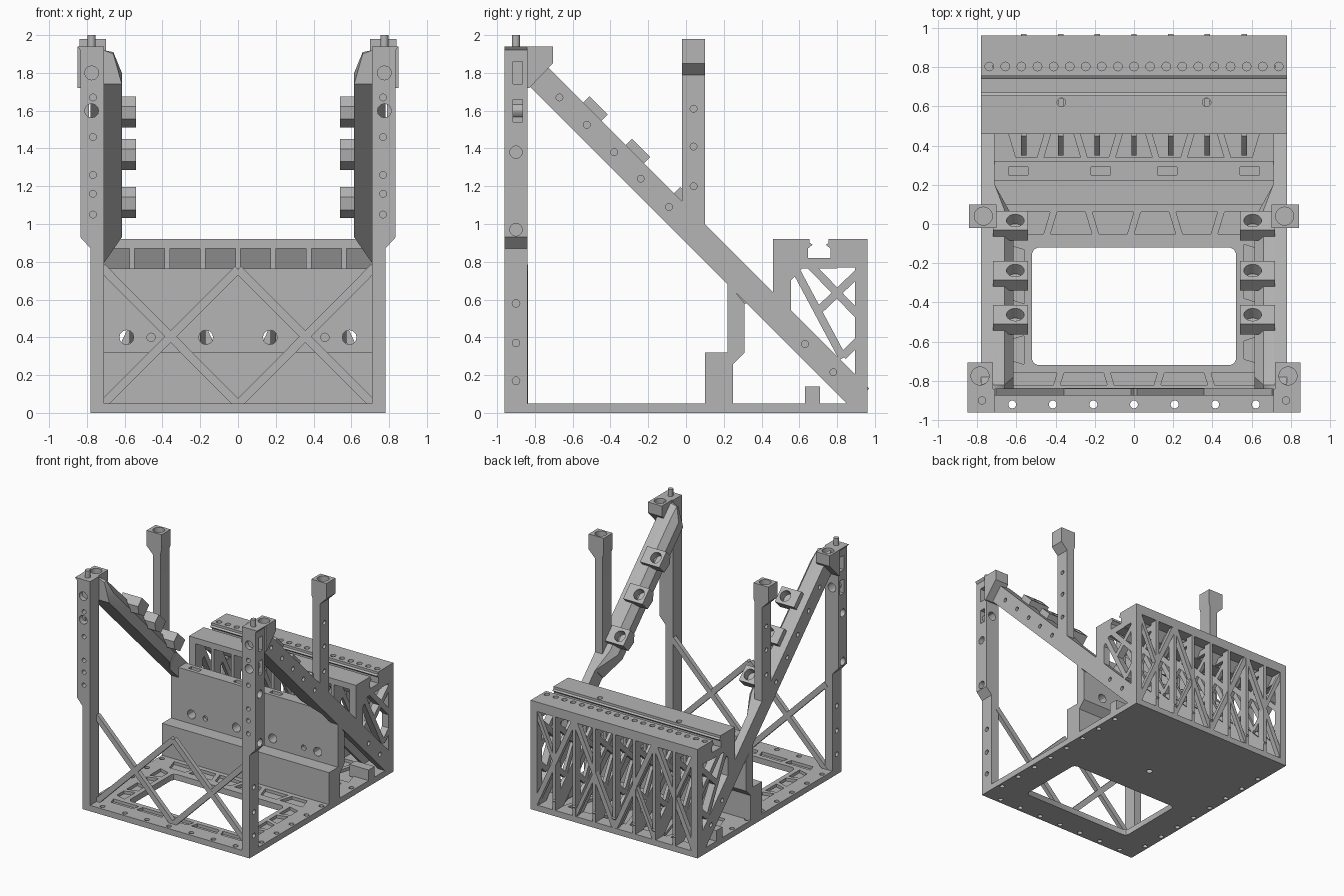
import bpy, bmesh
from mathutils import Matrix, Vector

cube = bpy.data.objects.get("Cube")
if cube:
    bpy.data.objects.remove(cube, do_unlink=True)

grey = bpy.data.materials.new("plain_grey")
grey.use_nodes = True
grey.diffuse_color = (0.46, 0.46, 0.46, 1)
grey.node_tree.nodes["Principled BSDF"].inputs["Base Color"].default_value = (0.46, 0.46, 0.46, 1)
parts = []


def prism(bm, pts, axis, a, b):
    """Extrude a 2D outline along x, y or z from a to b."""
    def place(p, d):
        return {"x": (d, p[0], p[1]), "y": (p[0], d, p[1]), "z": (p[0], p[1], d)}[axis]
    lo = [bm.verts.new(place(p, a)) for p in pts]
    hi = [bm.verts.new(place(p, b)) for p in pts]
    faces = [bm.faces.new(lo), bm.faces.new(hi[::-1])]
    for i in range(len(pts)):
        j = (i + 1) % len(pts)
        faces.append(bm.faces.new((lo[i], hi[i], hi[j], lo[j])))
    bmesh.ops.recalc_face_normals(bm, faces=faces)


def rect(x0, x1, y0, y1):
    return [(x0, y0), (x1, y0), (x1, y1), (x0, y1)]


def bar(bm, p, q, width, axis, a, b):
    p, q = Vector(p), Vector(q)
    side = (q - p).orthogonal().normalized() * width / 2
    prism(bm, [p + side, q + side, q - side, p - side], axis, a, b)


def hole(bm, centre, direction, r, depth, seg=20):
    """Cylinder reaching depth to both sides of its centre."""
    rot = Vector(direction).to_track_quat("Z", "Y").to_matrix().to_4x4()
    bmesh.ops.create_cone(bm, cap_ends=True, segments=seg, radius1=r, radius2=r,
                          depth=2 * depth, matrix=Matrix.Translation(centre) @ rot)


def hull(bm, pts):
    bmesh.ops.convex_hull(bm, input=[bm.verts.new(p) for p in pts])
    bmesh.ops.recalc_face_normals(bm, faces=bm.faces)


def finish(name, bm, cutter=None, mirror=False):
    def make(n, b):
        mesh = bpy.data.meshes.new(n)
        b.to_mesh(mesh)
        b.free()
        ob = bpy.data.objects.new(n, mesh)
        bpy.context.collection.objects.link(ob)
        return ob
    ob = make(name, bm)
    if cutter:
        tool = make(name + "_cutter", cutter)
        tool.hide_render = True
        mod = ob.modifiers.new("cut", "BOOLEAN")
        mod.operation, mod.solver, mod.object = "DIFFERENCE", "EXACT", tool
        dg = bpy.context.evaluated_depsgraph_get()
        ob.data = bpy.data.meshes.new_from_object(ob.evaluated_get(dg))
        ob.modifiers.clear()
        bpy.data.objects.remove(tool, do_unlink=True)
    ob.data.materials.clear()
    ob.data.materials.append(grey)
    if mirror:
        ob.modifiers.new("mirror", "MIRROR")
    parts.append(ob)


# Base plate with window, lightening pockets and rim holes
def pockets(bm, y0, y1, x0, x1, n, swap=False):
    step, g, s = (x1 - x0) / n, 0.018, (y1 - y0) * 0.3
    for i in range(n):
        l, r = x0 + i * step + g, x0 + (i + 1) * step - g
        k = s if i % 2 else -s
        pts = [(l - k / 2, y0), (r + k / 2, y0), (r - k / 2, y1), (l + k / 2, y1)]
        prism(bm, [(b, a) for a, b in pts] if swap else pts, "z", 0.025, 0.08)


bm, cut = bmesh.new(), bmesh.new()
prism(bm, rect(-0.78, 0.78, -0.96, 0.96), "z", 0, 0.05)
c = 0.03
prism(cut, [(-0.52, -0.72 + c), (-0.51, -0.71), (-0.52 + c, -0.72), (0.52 - c, -0.72), (0.51, -0.71),
            (0.52, -0.72 + c), (0.52, -0.12 - c), (0.51, -0.13), (0.52 - c, -0.12),
            (-0.52 + c, -0.12), (-0.51, -0.13), (-0.52, -0.12 - c)], "z", -0.1, 0.2)
for y0, y1, n in ((-0.82, -0.76, 5), (-0.05, 0.06, 6), (0.34, 0.47, 7), (0.52, 0.85, 8)):
    pockets(cut, y0, y1, -0.64, 0.64, n)
for s in (-1, 1):
    pockets(cut, *sorted((s * 0.56, s * 0.65)), -0.72, -0.1, 4, True)
    for i in range(8):
        hole(cut, (s * 0.745, -0.75 + i * 0.2, 0.02), (0, 0, 1), 0.02, 0.1)
for i in range(-3, 4):
    hole(cut, (i * 0.207, -0.92, 0.02), (0, 0, 1), 0.02, 0.1)
hole(cut, (0, 0.19, 0.02), (0, 0, 1), 0.025, 0.1)
finish("base_plate", bm, cut)

# Front columns
bm, cut = bmesh.new(), bmesh.new()
prism(bm, [(0.71, 0), (0.78, 0), (0.78, 0.87), (0.835, 0.93), (0.835, 1.92), (0.85, 1.94), (0.71, 1.94)],
      "y", -0.96, -0.84)
for z in (0.17, 0.37, 0.58):
    hole(cut, (0.78, -0.9, z), (1, 0, 0), 0.02, 0.03)
for z in (0.97, 1.38):
    hole(cut, (0.835, -0.9, z), (1, 0, 0), 0.033, 0.06)
for z in (1.6, 1.8):
    prism(cut, rect(-0.915, -0.865, z - 0.06, z + 0.06), "x", 0.79, 0.9)
    hole(cut, (0.775, -0.96, z), (0, 1, 0), 0.037, 0.04 if z > 1.7 else 0.3, 12)
for z in (1.05, 1.16, 1.26, 1.46, 1.67):
    hole(cut, (0.768, -0.96, z), (0, 1, 0), 0.018, 0.04)
finish("front_column", bm, cut, True)

# Column head blocks and locating pins
bm, cut = bmesh.new(), bmesh.new()
prism(bm, [(-0.842, 1.94), (-0.705, 1.94), (-0.705, 1.85), (-0.83, 1.72), (-0.842, 1.72)], "x", 0.72, 0.85)
hole(cut, (0.785, -0.775, 1.94), (0, 0, 1), 0.046, 0.06, 28)
finish("column_head", bm, cut, True)
bm = bmesh.new()
hole(bm, (0.775, -0.9, 1.96), (0, 0, 1), 0.021, 0.04, 20)
finish("locating_pin", bm, None, True)


# Sloping arms: t runs along the arm, w across its depth
def slope(x, t, w):
    return (x, t + w, 1 - t + w)


bm, cut = bmesh.new(), bmesh.new()
prism(bm, [(-0.84, 1.74), (-0.84, 1.92), (-0.82, 1.92), (0.95, 0.15), (0.95, 0.05), (0.85, 0.05)],
      "x", 0.71, 0.78)
for y in (-0.67, -0.525, -0.38, -0.24, -0.09, 0.63, 0.78):
    hole(cut, (0.78, y, 1 - y if y < 0.5 else 0.995 - y), (1, 0, 0), 0.018, 0.03)
finish("sloping_arm", bm, cut, True)
bm = bmesh.new()
pts = [(0.66, -0.84, 1.9), (0.71, -0.84, 1.92), (0.71, -0.82, 1.92), (0.66, -0.82, 1.91)]
for t, inner in ((-0.79, 0.615), (0.02, 0.615), (0.15, 0.705)):
    edge = min(inner + 0.045, 0.71)
    pts += [slope(x, t, w) for x, w in ((0.71, -0.05), (inner, -0.05), (inner, 0.01), (edge, 0.05), (0.71, 0.05))]
hull(bm, pts)
finish("arm_inner_flange", bm, None, True)

# Clamp blocks on the arms
for i, t in enumerate((-0.545, -0.32, -0.065)):
    bm, cut = bmesh.new(), bmesh.new()
    hull(bm, [slope(x, t + d, w) for x in (0.54, 0.72)
              for d, w in ((-0.048, 0.03), (-0.048, 0.083), (0.048, 0.083), (0.048, 0.015), (-0.01, 0.0))])
    hole(cut, slope(0.605, t, 0.083), (0, 1, 1), 0.045, 0.07, 24)
    finish("clamp_block_%d" % (i + 1), bm, cut, True)

# Rear posts with overhanging heads
bm, cut = bmesh.new(), bmesh.new()
prism(bm, [(0.71, 1.0), (0.78, 1.0), (0.78, 1.79), (0.84, 1.85), (0.84, 1.98), (0.70, 1.98), (0.70, 1.85),
           (0.71, 1.82)], "y", -0.02, 0.1)
hole(cut, (0.768, 0.04, 1.98), (0, 0, 1), 0.046, 0.06, 28)
for z in (1.2, 1.41, 1.61):
    hole(cut, (0.78, 0.04, z), (1, 0, 0), 0.018, 0.03)
finish("rear_post", bm, cut, True)

# Front cross braces
bm = bmesh.new()
bar(bm, (0.72, 0.04), (0, 0.76), 0.045, "y", -0.875, -0.838)
bar(bm, (0.72, 0.77), (0, 0.045), 0.045, "y", -0.874, -0.837)
finish("cross_brace", bm, None, True)

# Stepped middle wall with slots and bolt holes
bm, cut = bmesh.new(), bmesh.new()
foot = [(0.31, 0.58), (0.31, 0.32), (0.25, 0.26), (0.25, 0.04), (0.1, 0.04), (0.1, 0.32), (0.22, 0.32)]
prism(bm, foot + [(0.22, 0.765), (0.32, 0.765), (0.32, 0.58)], "x", -0.715, 0.715)
for s in (-1, 1):
    for x in (0.17, 0.59):
        prism(cut, rect(s * x - 0.05, s * x + 0.05, 0.25, 0.29), "z", 0.7, 0.8)
        hole(cut, (s * x, 0.26, 0.4), (0, 1, 0), 0.038, 0.2, 12)
    hole(cut, (s * 0.46, 0.22, 0.4), (0, 1, 0), 0.022, 0.03)
finish("middle_wall", bm, cut)
bm = bmesh.new()
prism(bm, foot + [(0.22, 0.69)], "x", 0.71, 0.78)
finish("wall_gusset", bm, None, True)
bm = bmesh.new()
prism(bm, rect(0.63, 0.71, 0.04, 0.14), "x", 0.6, 0.78)
finish("floor_block", bm, None, True)

# Rear box top with undercut rail groove
bm, cut = bmesh.new(), bmesh.new()
prism(bm, [(0.46, 0.92), (0.655, 0.92), (0.655, 0.9), (0.67, 0.89), (0.645, 0.87), (0.645, 0.82), (0.765, 0.82),
           (0.765, 0.87), (0.74, 0.89), (0.755, 0.9), (0.755, 0.92), (0.96, 0.92), (0.96, 0.84), (0.86, 0.84),
           (0.8, 0.765), (0.6, 0.765), (0.55, 0.87), (0.46, 0.87)], "x", -0.78, 0.78)
for i in range(-9, 10):
    hole(cut, (i * 0.082, 0.803, 0.92), (0, 0, 1), 0.022, 0.03)
for x in (-0.37, 0.37):
    hole(cut, (x, 0.62, 0.92), (0, 0, 1), 0.022, 0.03)
finish("rear_box_top", bm, cut)


# Rear box side frames and inner ribs share one truss layout
def truss(bm, a, b):
    prism(bm, [(0.46, 0.63), (0.46, 0.9), (0.64, 0.9), (0.64, 0.77), (0.62, 0.77), (0.555, 0.7), (0.555, 0.53)],
          "x", a, b)
    prism(bm, rect(0.62, 0.93, 0.77, 0.819), "x", a, b)
    prism(bm, rect(0.895, 0.96, 0.04, 0.9), "x", a, b)
    for p, q in (((0.585, 0.75), (0.83, 0.29)), ((0.91, 0.74), (0.69, 0.53)), ((0.66, 0.78), (0.91, 0.52)),
                 ((0.83, 0.3), (0.91, 0.38))):
        bar(bm, p, q, 0.042, "x", a, b)


bm = bmesh.new()
truss(bm, 0.72, 0.78)
prism(bm, rect(0.77, 0.96, 0.819, 0.9), "x", 0.72, 0.78)
finish("box_side_frame", bm, None, True)
bm = bmesh.new()
for i in range(-3, 4):
    truss(bm, i * 0.187 - 0.014, i * 0.187 + 0.014)
    bar(bm, (0.4, 0.6), (0.92, 0.08), 0.14, "x", i * 0.187 - 0.014, i * 0.187 + 0.014)
finish("box_ribs", bm)

# Rear face zigzag truss
bm = bmesh.new()
for i in range(4):
    x = -0.748 + i * 0.374
    ends = ((x, 0.04), (x + 0.374, 0.86))
    if i % 2:
        ends = ((x, 0.86), (x + 0.374, 0.04))
    bar(bm, *ends, 0.04, "y", 0.915, 0.958)
for x in (-0.56, -0.187, 0.187, 0.56):
    for s in (-1, 1):
        bar(bm, (x, 0.45), (x + s * 0.187, 0.86 if abs(x) > 0.3 else 0.04), 0.03, "y", 0.92, 0.957)
finish("rear_truss", bm)

bpy.ops.object.select_all(action="DESELECT")
for ob in parts:
    ob.select_set(True)
bpy.context.view_layer.objects.active = parts[0]
bpy.ops.object.shade_smooth_by_angle()
